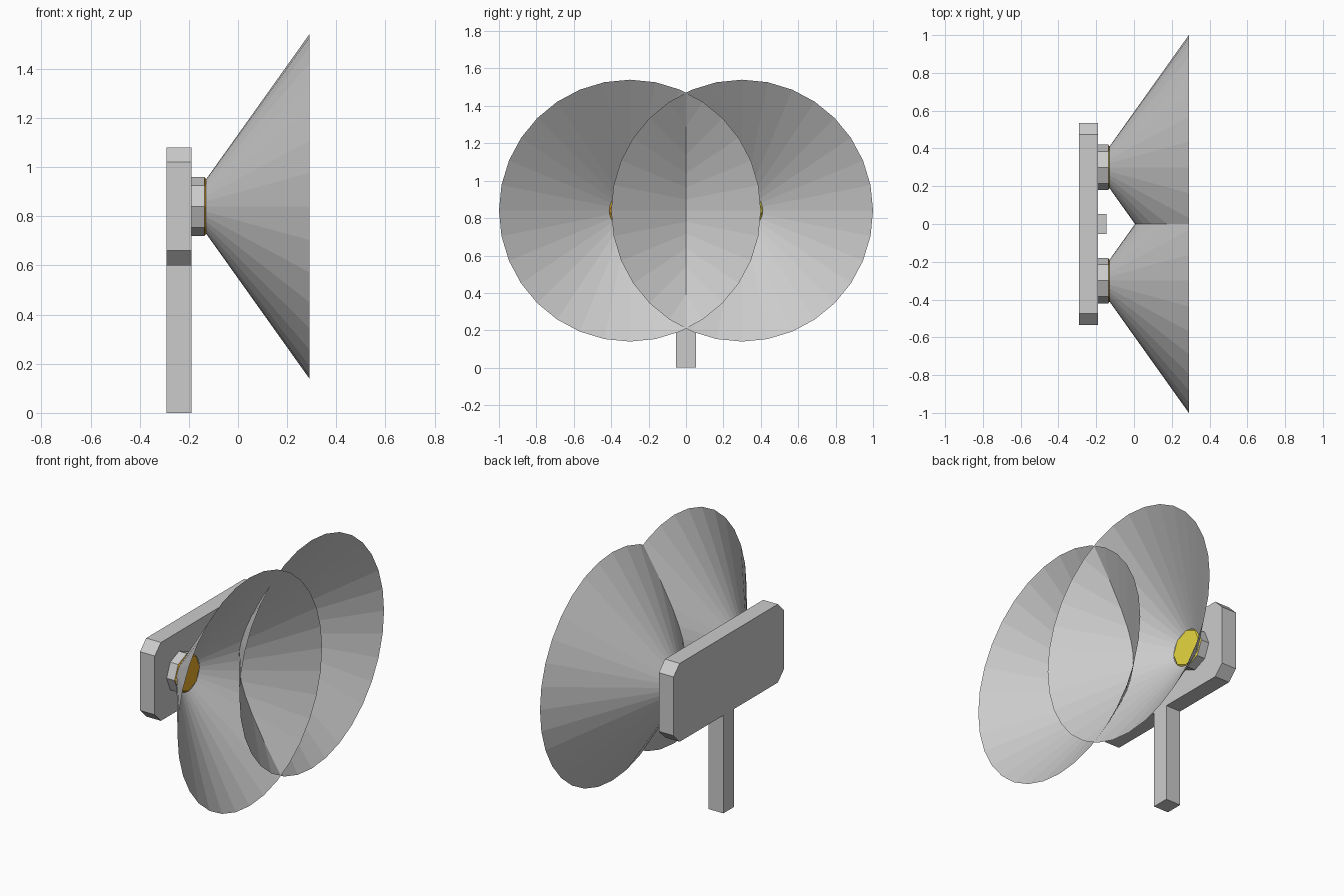
import bpy, bmesh
from math import pi, sin, cos

if "Cube" in bpy.data.objects:
    bpy.data.objects.remove(bpy.data.objects["Cube"])

LAMP_Z = 0.84


def finish(bm, name, color=None):
    me = bpy.data.meshes.new(name)
    bm.to_mesh(me)
    bm.free()
    ob = bpy.data.objects.new(name, me)
    bpy.context.collection.objects.link(ob)
    if color:
        mat = bpy.data.materials.new(name + "_color")
        mat.diffuse_color = (*color, 1)
        mat.use_nodes = True
        mat.node_tree.nodes["Principled BSDF"].inputs["Base Color"].default_value = mat.diffuse_color
        me.materials.append(mat)
    return ob


def extrude_x(name, outline, x0, x1):
    """Extrude a (y, z) outline along x."""
    bm = bmesh.new()
    face = bm.faces.new([bm.verts.new((x0, y, z)) for y, z in outline])
    res = bmesh.ops.extrude_face_region(bm, geom=[face])
    verts = [v for v in res["geom"] if isinstance(v, bmesh.types.BMVert)]
    bmesh.ops.translate(bm, verts=verts, vec=(x1 - x0, 0, 0))
    bmesh.ops.recalc_face_normals(bm, faces=bm.faces)
    return finish(bm, name)


def box(name, x0, x1, hy, z0, z1):
    return extrude_x(name, [(-hy, z0), (hy, z0), (hy, z1), (-hy, z1)], x0, x1)


def frustum(name, y, sides, x0, r0, x1, r1, caps=True, color=None):
    """Round part with its axis along x at lamp height."""
    bm = bmesh.new()
    rings = []
    for x, r in ((x0, r0), (x1, r1)):
        rings.append([bm.verts.new((x, y + r * cos(2 * pi * i / sides),
                                    LAMP_Z + r * sin(2 * pi * i / sides)))
                      for i in range(sides)])
    a, b = rings
    for i in range(sides):
        j = (i + 1) % sides
        bm.faces.new((a[i], a[j], b[j], b[i]))
    if caps:
        bm.faces.new(a[::-1])
        bm.faces.new(b)
    bmesh.ops.recalc_face_normals(bm, faces=bm.faces)
    return finish(bm, name, color)


# Back plate with chamfered corners
w, z0, z1, c = 0.535, 0.60, 1.08, 0.06
extrude_x("back_plate", [(-w + c, z0), (w - c, z0), (w, z0 + c), (w, z1 - c),
                         (w - c, z1), (-w + c, z1), (-w, z1 - c), (-w, z0 + c)],
          -0.29, -0.19)

# Post under the plate, small block between the lamps
box("post", -0.29, -0.19, 0.053, 0.0, 0.60)
box("center_block", -0.19, -0.145, 0.053, LAMP_Z - 0.053, LAMP_Z + 0.053)

# Two lamps: octagonal housing, coloured lens, open light cone
for side, y, color in (("left", -0.3, (0.8, 0.4, 0.02)),
                       ("right", 0.3, (0.8, 0.68, 0.05))):
    frustum(side + "_housing", y, 8, -0.19, 0.12, -0.136, 0.12)
    frustum(side + "_lens", y, 8, -0.136, 0.118, -0.126, 0.108, color=color)
    frustum(side + "_light_cone", y, 32, -0.13, 0.11, 0.29, 0.70, caps=False)
